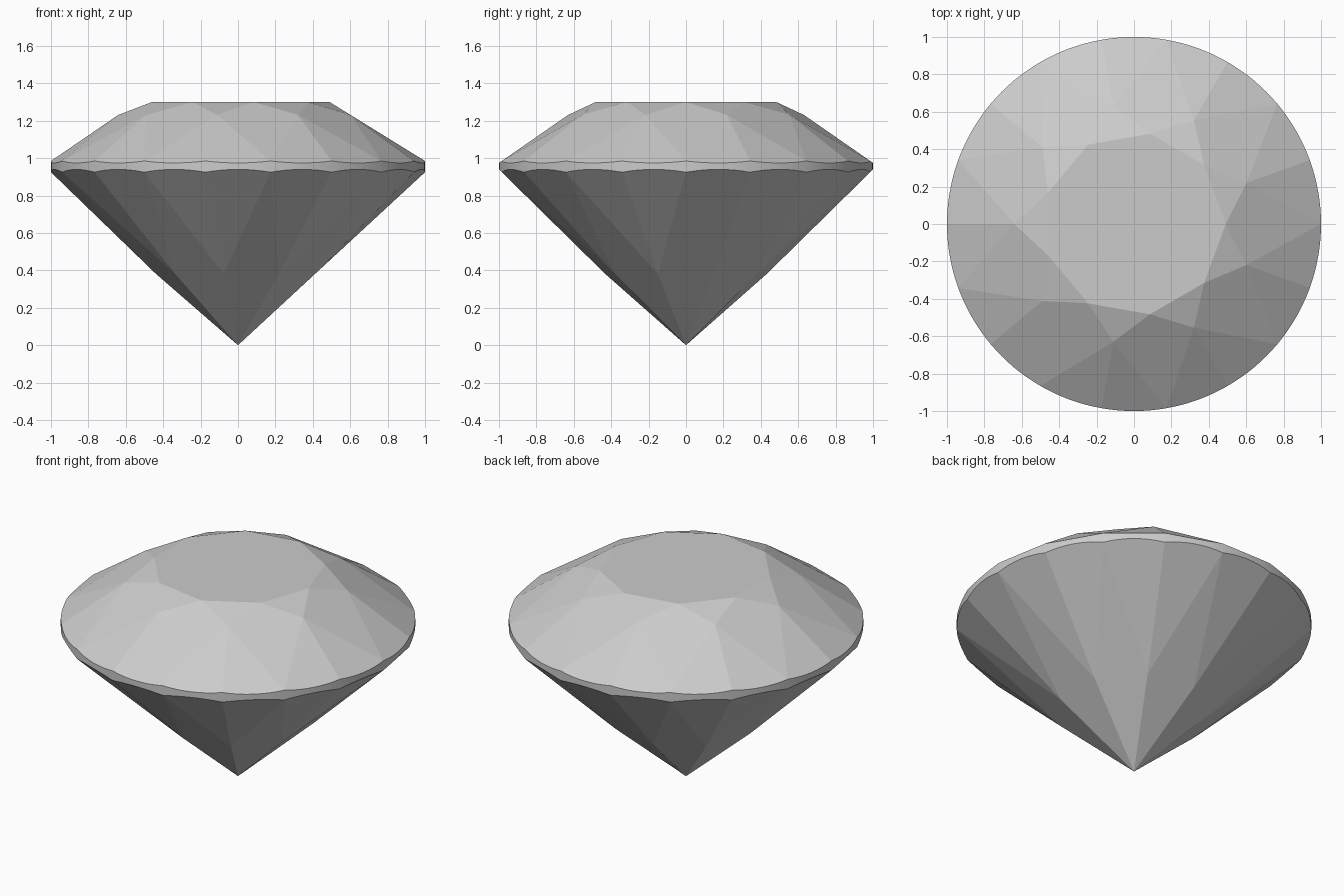
import bpy, bmesh
from math import cos, sin, radians

if "Cube" in bpy.data.objects:
    bpy.data.objects.remove(bpy.data.objects["Cube"])

N = 9                # symmetry of the cut
ARC = 8              # girdle segments per half facet
TABLE_R, TABLE_Z = 0.49, 1.30
STAR_R = 0.64
CROWN_Z, PAV_Z = 0.985, 0.925   # girdle corner heights
LOW_R = 0.44
HALF = radians(180 / N)

# inner facet corners lie in the planes of the main kites
STAR_Z = TABLE_Z - (STAR_R * cos(HALF) - TABLE_R) * (TABLE_Z - CROWN_Z) / (1 - TABLE_R)
LOW_Z = PAV_Z * LOW_R * cos(HALF)

bm = bmesh.new()


def ring(radius, z, offset):
    return [bm.verts.new((radius * cos(a), radius * sin(a), z))
            for a in (2 * HALF * k + offset for k in range(N))]


def girdle_rim(z, inner_r, inner_z):
    """Scalloped rim where the flat half facets meet the round girdle."""
    slope = (inner_z - z) / (inner_r - 1)
    verts = []
    for i in range(2 * N * ARC):
        a = HALF * i / ARC
        t = HALF * ((i % ARC) / ARC - 0.5)
        h = z + (cos(t) / cos(HALF / 2) - 1) * slope
        verts.append(bm.verts.new((cos(a), sin(a), h)))
    return verts


table = ring(TABLE_R, TABLE_Z, 0)
star = ring(STAR_R, STAR_Z, HALF)
low = ring(LOW_R, LOW_Z, HALF)
culet = bm.verts.new((0, 0, 0))
top = girdle_rim(CROWN_Z, STAR_R, STAR_Z)
bot = girdle_rim(PAV_Z, LOW_R, LOW_Z)
M = len(top)

bm.faces.new(table)
for k in range(N):
    n, g = (k + 1) % N, 2 * k * ARC
    # crown: star facet and main kite
    bm.faces.new((table[k], star[k], table[n]))
    bm.faces.new((table[k], star[k - 1], top[g], star[k]))
    # pavilion: main kite
    bm.faces.new((culet, low[k], bot[g], low[k - 1]))
    # half facets on both sides of the girdle
    for s in (g, g + ARC):
        idx = [(s + j) % M for j in range(ARC + 1)]
        bm.faces.new([star[k]] + [top[i] for i in idx])
        bm.faces.new([low[k]] + [bot[i] for i in reversed(idx)])

# round girdle band, smooth with sharp rims
for i in range(M):
    j = (i + 1) % M
    bm.faces.new((bot[i], bot[j], top[j], top[i])).smooth = True
    for rim in (top, bot):
        bm.edges.get((rim[i], rim[j])).smooth = False

bmesh.ops.recalc_face_normals(bm, faces=bm.faces)
mesh = bpy.data.meshes.new("cut_gem")
bm.to_mesh(mesh)
bm.free()
bpy.context.collection.objects.link(bpy.data.objects.new("cut_gem", mesh))
